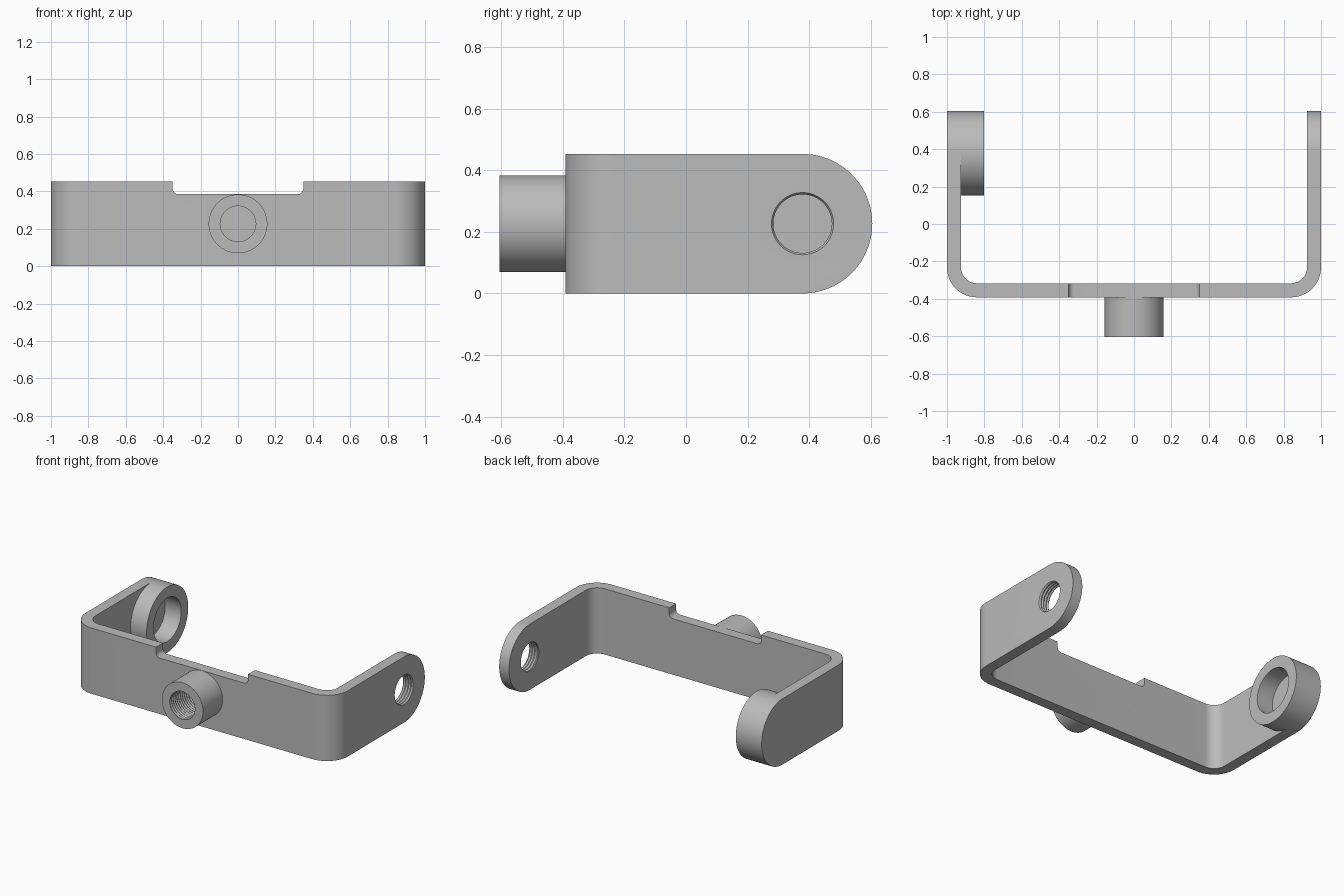
import bpy, bmesh, math
from mathutils import Matrix, Vector

old = bpy.data.objects.get("Cube")
if old:
    bpy.data.objects.remove(old, do_unlink=True)

HEIGHT, MID = 0.453, 0.2265
FRONT, BACK, WALL = -0.392, 0.605, 0.075
PIVOT_Y = BACK - MID
SEG = 96

metal = bpy.data.materials.new("grey metal")
metal.use_nodes = True
colour = (0.5, 0.5, 0.5, 1)
metal.diffuse_color = colour
metal.node_tree.nodes["Principled BSDF"].inputs["Base Color"].default_value = colour


def finish(name, bm):
    bmesh.ops.recalc_face_normals(bm, faces=bm.faces)
    mesh = bpy.data.meshes.new(name)
    bm.to_mesh(mesh)
    bm.free()
    mesh.materials.append(metal)
    obj = bpy.data.objects.new(name, mesh)
    bpy.context.collection.objects.link(obj)
    return obj


def arc(cx, cy, r, start, end, n):
    angles = [math.radians(start + (end - start) * i / n) for i in range(n + 1)]
    return [(cx + r * math.cos(a), cy + r * math.sin(a)) for a in angles]


def prism(name, points, place, vector):
    """Extrude a flat outline along a vector."""
    bm = bmesh.new()
    face = bm.faces.new([bm.verts.new(place(*p)) for p in points])
    out = bmesh.ops.extrude_face_region(bm, geom=[face])
    moved = [v for v in out["geom"] if isinstance(v, bmesh.types.BMVert)]
    bmesh.ops.translate(bm, verts=moved, vec=Vector(vector))
    return finish(name, bm)


def lathe(name, profile, matrix, capped=False):
    """Turn a closed (radius, height) profile about its axis."""
    bm = bmesh.new()
    rings = [[bm.verts.new((r * math.cos(math.tau * i / SEG), r * math.sin(math.tau * i / SEG), h))
              for i in range(SEG)] for r, h in profile]
    pairs = list(zip(rings, rings[1:]))
    if capped:
        bm.faces.new(rings[0])
        bm.faces.new(rings[-1])
    else:
        pairs.append((rings[-1], rings[0]))
    for a, b in pairs:
        for i in range(SEG):
            j = (i + 1) % SEG
            bm.faces.new((a[i], a[j], b[j], b[i]))
    bm.transform(matrix)
    return finish(name, bm)


def thread(r, start, end, pitch=0.02, depth=0.006):
    """Fine zigzag wall of a threaded hole."""
    n = 2 * round((end - start) / pitch)
    return [(r + depth * (i % 2), start + (end - start) * i / n) for i in range(n + 1)]


def cut(obj, tool, operation):
    mod = obj.modifiers.new(operation.title(), "BOOLEAN")
    mod.operation, mod.object, mod.solver = operation, tool, "EXACT"
    bpy.context.view_layer.objects.active = obj
    bpy.ops.object.modifier_apply(modifier=mod.name)
    bpy.data.objects.remove(tool, do_unlink=True)


# U-shaped band seen from above, with rounded bends
R_OUT, R_IN = 0.16, 0.085
half = arc(1 - R_OUT, FRONT + R_OUT, R_OUT, -90, 0, 16) + [(1, BACK + 0.1), (1 - WALL, BACK + 0.1)]
half += arc(1 - WALL - R_IN, FRONT + WALL + R_IN, R_IN, 0, -90, 16)
outline = half + [(-x, y) for x, y in reversed(half)]
bracket = prism("bracket", outline, lambda x, y: (x, y, 0), (0, 0, HEIGHT))

# Round the free ends of both arms
side = [(-0.7, -0.1), (PIVOT_Y, -0.1)] + arc(PIVOT_Y, MID, MID, -90, 90, SEG // 2)
side += [(PIVOT_Y, HEIGHT + 0.1), (-0.7, HEIGHT + 0.1)]
cut(bracket, prism("end_rounder", side, lambda y, z: (-1.2, y, z), (2.4, 0, 0)), "INTERSECT")

# Notch in the top edge of the front plate
N, NR, FLOOR = 0.35, 0.03, 0.385
notch = arc(-N + NR, FLOOR + NR, NR, 180, 270, 8) + arc(N - NR, FLOOR + NR, NR, 270, 360, 8)
notch += [(N, 0.6), (-N, 0.6)]
cut(bracket, prism("notch_cutter", notch, lambda x, z: (x, -0.5, z), (0, 0.3, 0)), "DIFFERENCE")

# Threaded hole through the left arm
along_x = Matrix.Rotation(math.pi / 2, 4, "Y")
pivot = Matrix.Translation((0, PIVOT_Y, MID)) @ along_x
cut(bracket, lathe("hole_cutter", thread(0.095, 0.89, 1.03), pivot, True), "DIFFERENCE")

# Socket ring on the inside of the right arm
inner = -1 + WALL
ring = [(MID, inner), (MID, -0.803), (0.15, -0.803), (0.15, inner)]
socket = lathe("right_arm_socket", ring, pivot)

# Threaded boss on the front plate
along_y = Matrix.Translation((0, FRONT, MID)) @ Matrix.Rotation(math.pi / 2, 4, "X")
depth = BACK + FRONT
boss = lathe("front_boss", [(0.157, depth), (0.157, 0)] + thread(0.095, 0, depth), along_y)

for obj in (bracket, socket, boss):
    bpy.ops.object.select_all(action="DESELECT")
    obj.select_set(True)
    bpy.context.view_layer.objects.active = obj
    bpy.ops.object.shade_smooth_by_angle(angle=math.radians(30))
